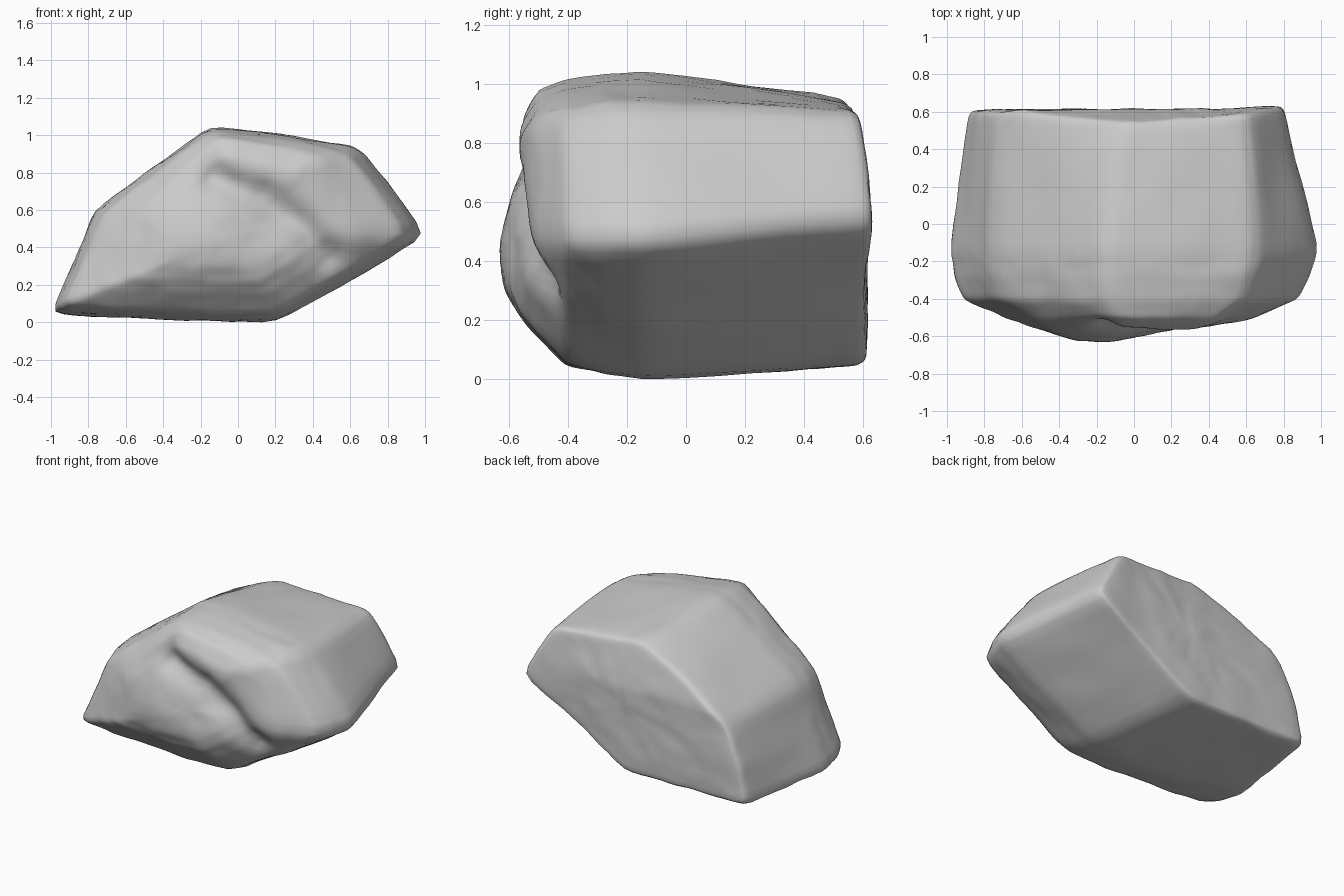
import bpy, bmesh
from math import exp
from mathutils import Vector, noise

cube = bpy.data.objects.get("Cube")
if cube:
    bpy.data.objects.remove(cube)

# Cross-sections (x, z) around the boulder, matching corner for corner
MIDDLE = [(-1.02, .05), (-.9, .32), (-.79, .6), (-.45, .85), (-.17, 1.06), (.22, 1.01),
          (.6, .95), (.68, .9), (1.01, .47), (.6, .23), (.2, .0), (-.3, .01), (-.7, .03)]
BACK = [(-.92, .06), (-.86, .32), (-.75, .59), (-.42, .8), (-.08, .96), (.23, .94),
        (.55, .92), (.61, .89), (.82, .54), (.45, .31), (.03, .05), (-.3, .05), (-.6, .05)]
CX, CZ = 0, .5


def shrink(section, left, right, up, down):
    """Scale a section about its centre by a factor per direction."""
    return [(CX + (x - CX) * (left if x < CX else right),
             CZ + (z - CZ) * (up if z > CZ else down)) for x, z in section]


# Stations from the front cap to the back cap: (y, section)
stations = [
    (-.585, shrink(MIDDLE, .03, .03, .03, .03)),
    (-.575, shrink(MIDDLE, .4, .34, .52, .4)),
    (-.55, shrink(MIDDLE, .56, .48, .72, .56)),
    (-.5, shrink(MIDDLE, .72, .66, .89, .7)),
    (-.41, shrink(MIDDLE, .93, .88, .95, .9)),
    (-.28, shrink(MIDDLE, .98, .95, .99, .96)),
    (-.13, MIDDLE),
    (.57, BACK),
    (.605, shrink(BACK, .97, .97, .95, .95)),
    (.61, shrink(BACK, .5, .5, .5, .5)),
    (.61, shrink(BACK, .03, .03, .03, .03)),
]


def refine(corners, steps, closed):
    """Insert evenly spaced points along a chain of vectors."""
    pairs = list(zip(corners, corners[1:] + corners[:1]))
    if not closed:
        pairs.pop()
    points = [a.lerp(b, i / steps) for a, b in pairs for i in range(steps)]
    return points if closed else points + [corners[-1]]


rings = [refine([Vector((x, y, z)) for x, z in sec], 6, True) for y, sec in stations]
columns = [refine(list(col), 6, False) for col in zip(*rings)]
rings = list(zip(*columns))

# Skin the sections and close both ends
bm = bmesh.new()
grid = [[bm.verts.new(p) for p in ring] for ring in rings]
for r0, r1 in zip(grid, grid[1:]):
    for i in range(len(r0)):
        j = (i + 1) % len(r0)
        bm.faces.new((r0[i], r0[j], r1[j], r1[i]))
bm.faces.new(grid[0])
bm.faces.new(grid[-1])
bmesh.ops.recalc_face_normals(bm, faces=bm.faces)
for _ in range(3):
    bmesh.ops.smooth_vert(bm, verts=bm.verts, factor=.5,
                          use_axis_x=True, use_axis_y=True, use_axis_z=True)


def bump(x, z, cx, cz, rx, rz):
    return exp(-((x - cx) / rx) ** 2 - ((z - cz) / rz) ** 2)


GROOVE = [Vector((-.14, .78)), Vector((.1, .68)), Vector((.3, .54)), Vector((.46, .36))]


def groove_distance(x, z):
    p, best = Vector((x, z)), 9
    for a, b in zip(GROOVE, GROOVE[1:]):
        t = max(0, min(1, (p - a).dot(b - a) / (b - a).length_squared))
        best = min(best, (p - a.lerp(b, t)).length)
    return best


bm.normal_update()
normals = {v: v.normal.copy() for v in bm.verts}
for v in bm.verts:
    x, y, z = v.co
    front = max(0, min(1, (-y - .36) / .14))
    back = max(0, min(1, (y - .4) / .15))
    # Front face: swollen lower block, groove below the overhanging upper block
    v.co.y -= front * .055 * bump(x, z, -.22, .42, .3, .22)
    v.co.y += front * .07 * exp(-(groove_distance(x, z) / .09) ** 2)
    v.co.y += front * .03 * bump(x, z, .12, .52, .16, .14)
    v.co.y -= front * .02 * bump(x, z, .2, .84, .3, .09)
    # Back face leans in at the top and out at the right
    v.co.y -= back * .06 * max(0, min(1, (z - .65) / .28)) * (1 - max(0, min(1, x)))
    v.co.y += back * .02 * bump(x, z, .75, .55, .25, .3)
    # Small chip on the top face
    if z > .7:
        v.co.z -= .04 * bump(x, y, -.03, .27, .04, .045)
    # Weathering
    v.co += normals[v] * (.008 * noise.noise(v.co * 4.5) + .005 * noise.noise(v.co * 11))

# Centre the boulder and stand it on the ground
for k, anchor in enumerate((.5, .5, 0)):
    values = [v.co[k] for v in bm.verts]
    offset = min(values) + (max(values) - min(values)) * anchor
    for v in bm.verts:
        v.co[k] -= offset

mesh = bpy.data.meshes.new("boulder")
bm.to_mesh(mesh)
bm.free()
boulder = bpy.data.objects.new("boulder", mesh)
bpy.context.collection.objects.link(boulder)

# Stone colour
stone = bpy.data.materials.new("grey stone")
stone.use_nodes = True
stone.diffuse_color = (.6, .6, .6, 1)
stone.node_tree.nodes["Principled BSDF"].inputs["Base Color"].default_value = (.6, .6, .6, 1)
mesh.materials.append(stone)

bpy.context.view_layer.objects.active = boulder
boulder.select_set(True)
bpy.ops.object.shade_smooth()
